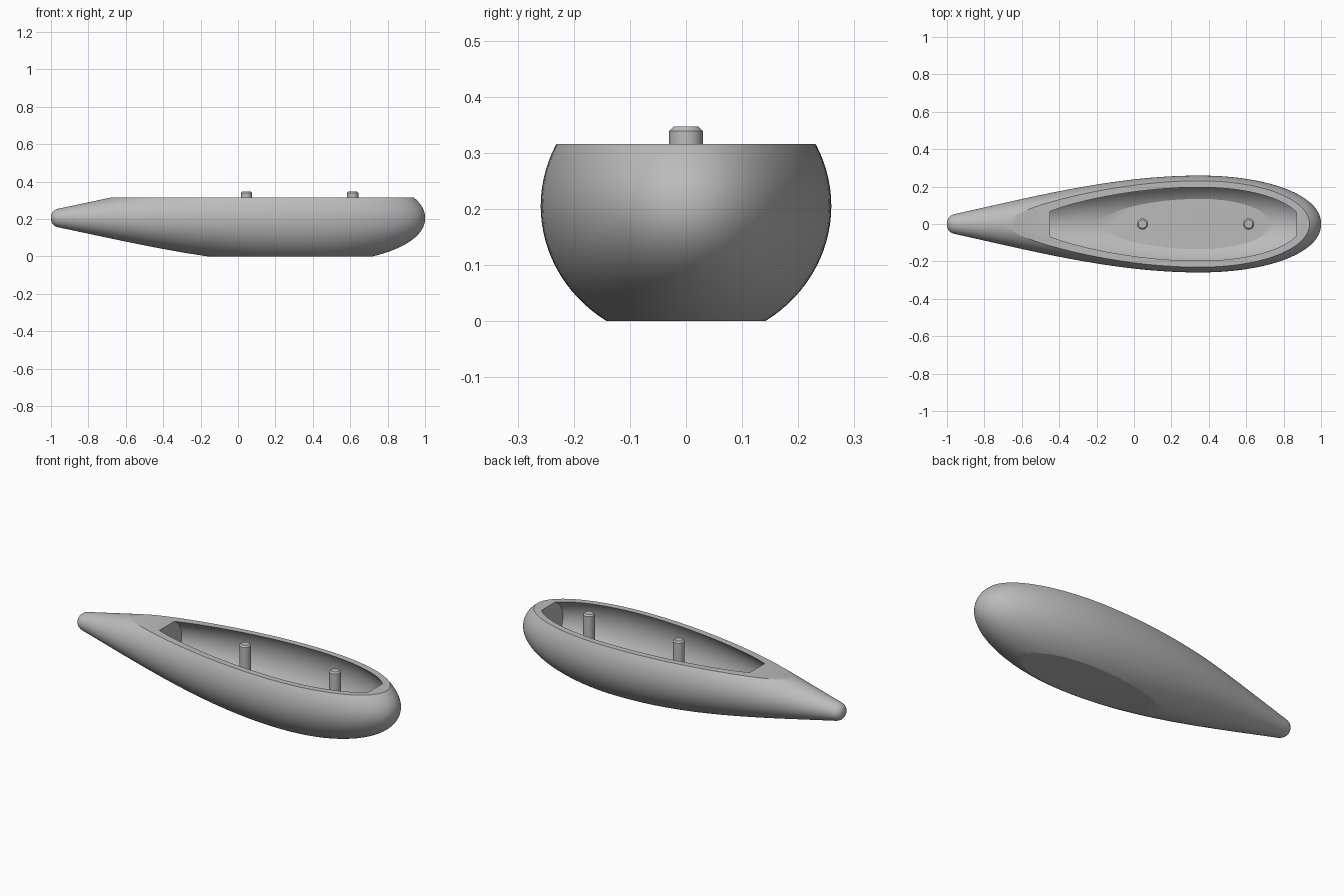
import bpy
import bmesh
from math import cos, sin, pi
from mathutils import Vector
from mathutils.geometry import interpolate_bezier

if "Cube" in bpy.data.objects:
    bpy.data.objects.remove(bpy.data.objects["Cube"])

AXIS_Z, RIM_Z, FLOOR_Z = 0.205, 0.316, 0.03
SQUASH = 0.945          # the hull section is slightly lower than wide
WALL = 0.03

grey = bpy.data.materials.new("plain_grey")
grey.use_nodes = True
grey.diffuse_color = (0.5, 0.5, 0.5, 1)
grey.node_tree.nodes["Principled BSDF"].inputs["Base Color"].default_value = (0.5, 0.5, 0.5, 1)


def lathe(bm, profile, place, sides):
    """Revolve (along, radius) points; the first and last rings are closed by caps."""
    rings = [[bm.verts.new(place(a, r * cos(2 * pi * i / sides), r * sin(2 * pi * i / sides)))
              for i in range(sides)] for a, r in profile]
    for lo, hi in zip(rings, rings[1:]):
        for i in range(sides):
            j = (i + 1) % sides
            bm.faces.new((lo[i], lo[j], hi[j], hi[i]))
    bm.faces.new(rings[0])
    bm.faces.new(rings[-1])
    bmesh.ops.recalc_face_normals(bm, faces=bm.faces)


def slice_off(bm, point, normal):
    """Remove everything on the normal side of a plane and close the hole."""
    geom = bm.verts[:] + bm.edges[:] + bm.faces[:]
    cut = bmesh.ops.bisect_plane(bm, geom=geom, dist=1e-6, plane_co=point,
                                 plane_no=normal, clear_outer=True)["geom_cut"]
    edges = [e for e in cut if isinstance(e, bmesh.types.BMEdge)]
    bmesh.ops.holes_fill(bm, edges=edges, sides=0)
    bmesh.ops.recalc_face_normals(bm, faces=bm.faces)


def finish(bm, name):
    mesh = bpy.data.meshes.new(name)
    bm.to_mesh(mesh)
    bm.free()
    mesh.materials.append(grey)
    obj = bpy.data.objects.new(name, mesh)
    bpy.context.collection.objects.link(obj)
    return obj


def smooth(obj, angle):
    bpy.ops.object.select_all(action='DESELECT')
    obj.select_set(True)
    bpy.context.view_layer.objects.active = obj
    bpy.ops.object.shade_smooth_by_angle(angle=angle)


# Teardrop outline: rounded tail, long taper, full nose
spans = [((-1, 0.004), (-1, 0.03), (-0.985, 0.048), (-0.955, 0.054), 10),
         ((-0.955, 0.054), (-0.53, 0.148), (-0.10, 0.259), (0.35, 0.259), 40),
         ((0.35, 0.259), (0.727, 0.259), (1, 0.15), (1, 0.004), 36)]
outline = []
for a, b, c, d, count in spans:
    points = interpolate_bezier(*[Vector((*p, 0)) for p in (a, b, c, d)], count)
    outline += [(p.x, p.y) for p in points[1 if outline else 0:]]


def hull_place(a, u, v):
    return (a, u, AXIS_Z + v * SQUASH)


# Hull, sliced flat at the rim and the base
bm = bmesh.new()
lathe(bm, outline, hull_place, 96)
slice_off(bm, (0, 0, RIM_Z), (0, 0, 1))
slice_off(bm, (0, 0, 0), (0, 0, -1))
hull = finish(bm, "hull")

# Cavity: the same shape inside the wall, with flat ends and a flat floor
bm = bmesh.new()
inner = [(a, r - WALL) for a, r in outline if r > WALL + 0.03]
lathe(bm, inner, hull_place, 96)
slice_off(bm, (-0.45, 0, 0), (-1, 0, 0))
slice_off(bm, (0.87, 0, 0), (1, 0, 0))
slice_off(bm, (0, 0, FLOOR_Z), (0, 0, -1))
cavity = finish(bm, "cavity_cutter")
cavity.hide_render = True

hollow = hull.modifiers.new("hollow", 'BOOLEAN')
hollow.operation = 'DIFFERENCE'
hollow.solver = 'EXACT'
hollow.object = cavity
bpy.context.view_layer.objects.active = hull
bpy.ops.object.modifier_apply(modifier=hollow.name)
bpy.data.objects.remove(cavity)
smooth(hull, 0.3)

# Two chamfered pins standing on the floor
for name, x in (("tail_pin", 0.045), ("nose_pin", 0.613)):
    bm = bmesh.new()
    lathe(bm, [(FLOOR_Z - 0.01, 0.03), (0.339, 0.03), (0.347, 0.022)],
          lambda a, u, v: (x + u, v, a), 40)
    smooth(finish(bm, name), 0.5)
